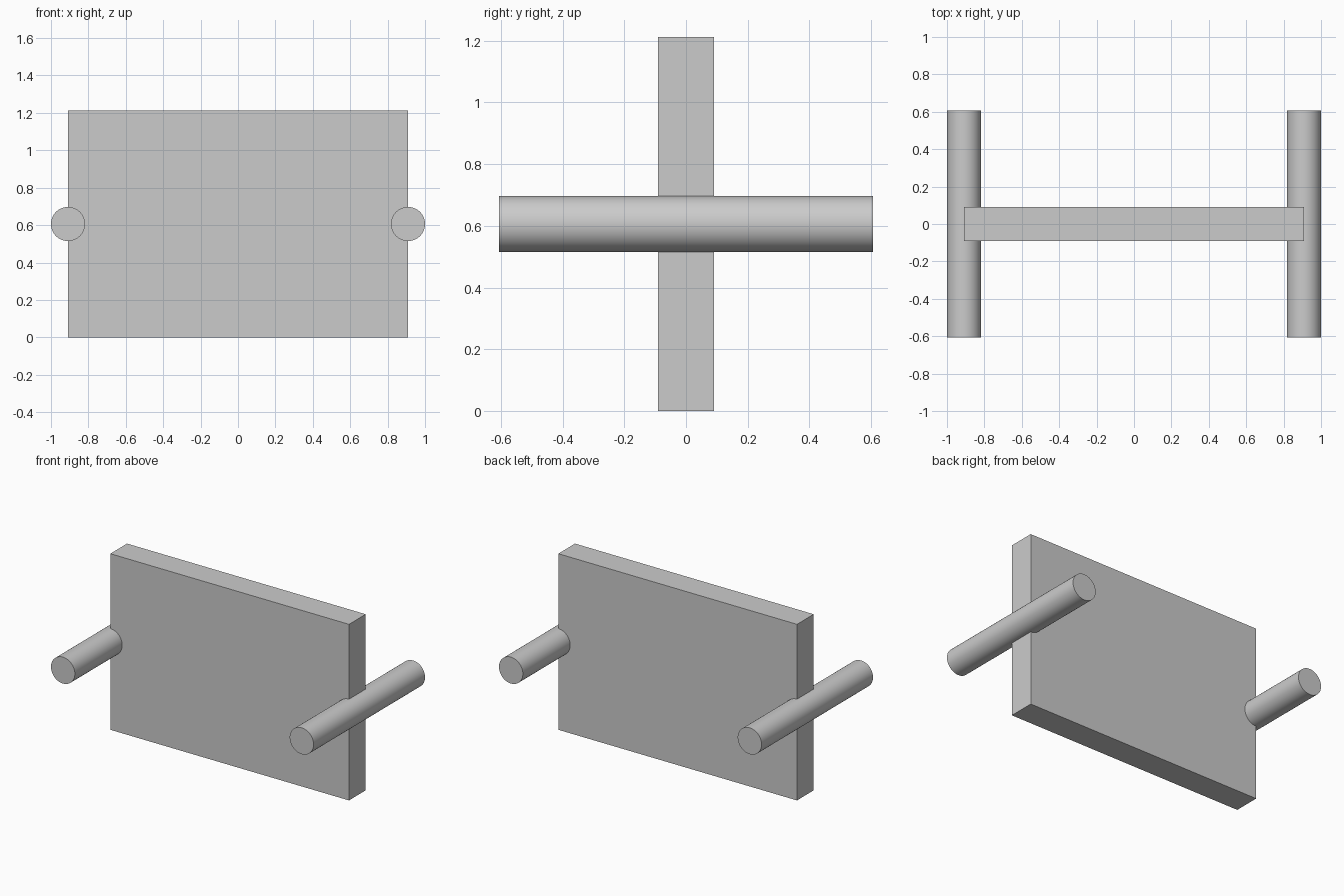
import bpy
import math

default = bpy.data.objects.get("Cube")
if default:
    bpy.data.objects.remove(default, do_unlink=True)

# Dimensions
WIDTH, DEPTH, HEIGHT = 1.818, 0.182, 1.212
ROD_RADIUS, ROD_LENGTH = 0.091, 1.212

# Single plain grey
grey = bpy.data.materials.new("light grey")
grey.use_nodes = True
colour = (0.6, 0.6, 0.6, 1)
grey.diffuse_color = colour
grey.node_tree.nodes["Principled BSDF"].inputs["Base Color"].default_value = colour

# Upright panel
bpy.ops.mesh.primitive_cube_add(size=1, location=(0, 0, HEIGHT / 2))
panel = bpy.context.object
panel.name = "panel"
panel.scale = (WIDTH, DEPTH, HEIGHT)
bpy.ops.object.transform_apply(location=False, rotation=False, scale=True)
panel.data.materials.append(grey)

# Horizontal rods through the middle of each side edge
for name, side in (("left_rod", 1), ("right_rod", -1)):
    bpy.ops.mesh.primitive_cylinder_add(
        vertices=64, radius=ROD_RADIUS, depth=ROD_LENGTH,
        location=(side * WIDTH / 2, 0, HEIGHT / 2),
        rotation=(math.pi / 2, 0, 0))
    rod = bpy.context.object
    rod.name = name
    rod.data.materials.append(grey)
    bpy.ops.object.shade_smooth_by_angle(angle=math.radians(30))
